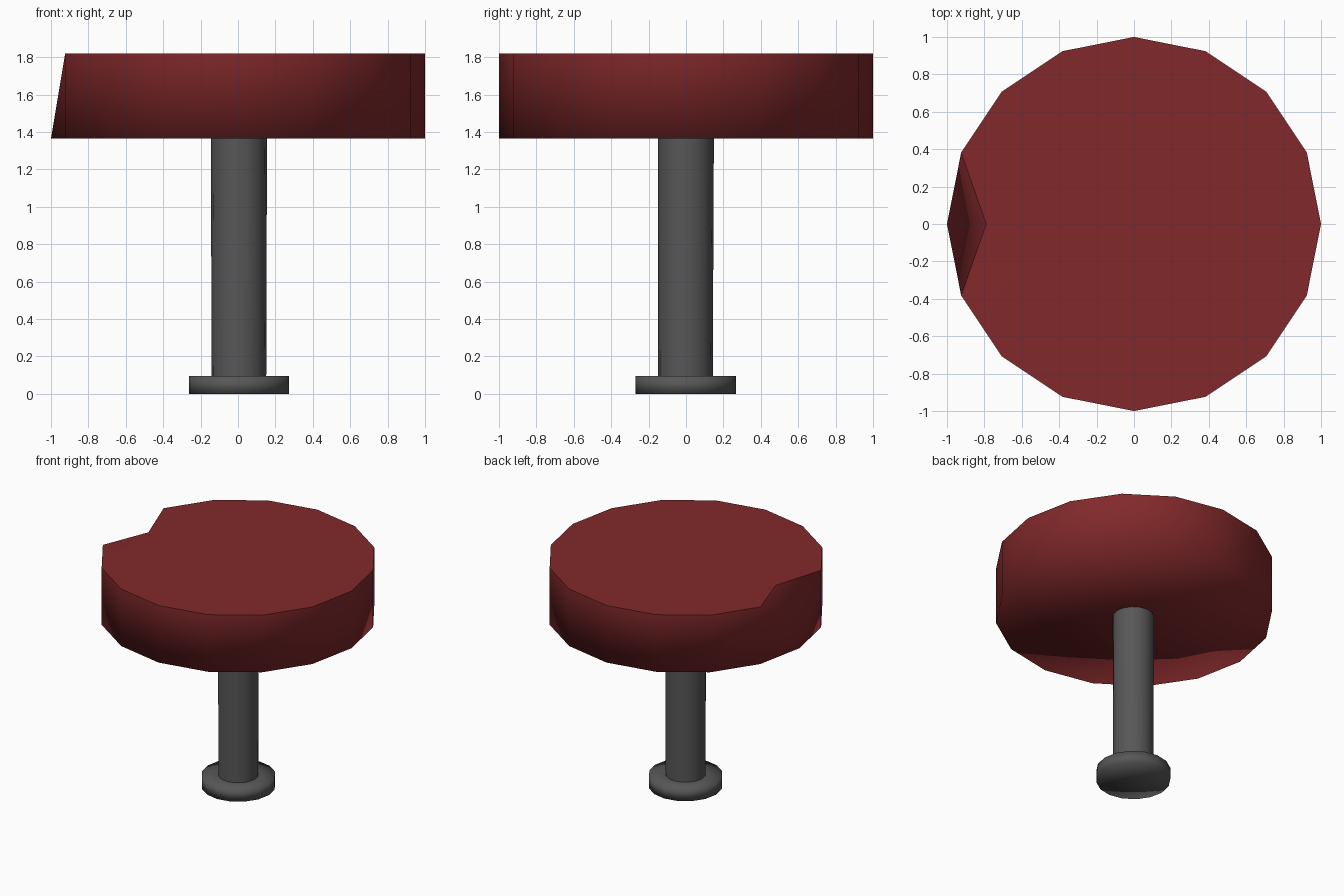
import bpy, bmesh, math

if "Cube" in bpy.data.objects:
    bpy.data.objects.remove(bpy.data.objects["Cube"])

SIDES = 16


def material(name, rgb):
    m = bpy.data.materials.new(name)
    m.diffuse_color = (*rgb, 1.0)
    m.use_nodes = True
    m.node_tree.nodes["Principled BSDF"].inputs["Base Color"].default_value = m.diffuse_color
    return m


def ring(bm, r, z, cx=0.0, cy=0.0):
    step = 2 * math.pi / SIDES
    return [bm.verts.new((cx + r * math.cos(i * step), cy + r * math.sin(i * step), z))
            for i in range(SIDES)]


def fan(bm, loop, z, cx=0.0, cy=0.0):
    c = bm.verts.new((cx, cy, z))
    for i in range(SIDES):
        bm.faces.new((c, loop[i], loop[(i + 1) % SIDES]))


def wall(bm, low, high, split=None):
    # split: index of a dented column whose two neighbouring quads become triangles
    for i in range(SIDES):
        j = (i + 1) % SIDES
        if j == split:
            bm.faces.new((low[i], low[j], high[i]))
            bm.faces.new((low[j], high[j], high[i]))
        elif i == split:
            bm.faces.new((low[i], low[j], high[j]))
            bm.faces.new((low[i], high[j], high[i]))
        else:
            bm.faces.new((low[i], low[j], high[j], high[i]))


def finish(bm, name, mat, sharp_z=None):
    bmesh.ops.recalc_face_normals(bm, faces=bm.faces[:])
    for f in bm.faces:
        f.smooth = True
    if sharp_z is not None:
        for e in bm.edges:
            if all(v.co.z > sharp_z for v in e.verts) and e.calc_face_angle(0) > 0.6:
                e.smooth = False
    me = bpy.data.meshes.new(name)
    bm.to_mesh(me)
    bm.free()
    me.materials.append(mat)
    ob = bpy.data.objects.new(name, me)
    bpy.context.collection.objects.link(ob)


red = material("dark red", (0.223, 0.022, 0.024))
grey = material("dark grey", (0.095, 0.095, 0.095))

# round seat with a dent in the top rim at -x
bm = bmesh.new()
low, high = ring(bm, 1.0, 1.365), ring(bm, 1.0, 1.82)
dent = SIDES // 2
high[dent].co = (-0.79, 0.0, 1.81)
wall(bm, low, high, dent)
fan(bm, low, 1.365)
fan(bm, high, 1.82)
finish(bm, "seat", red, 1.7)

# column
bm = bmesh.new()
low, high = ring(bm, 0.146, 0.09, 0.005, -0.003), ring(bm, 0.15, 1.366, 0.005, -0.001)
wall(bm, low, high)
finish(bm, "column", grey)

# foot disc
bm = bmesh.new()
low, high = ring(bm, 0.268, 0.0, 0.005, -0.002), ring(bm, 0.268, 0.095, 0.005, -0.002)
wall(bm, low, high)
fan(bm, low, 0.0, 0.005, -0.002)
wall(bm, high, ring(bm, 0.146, 0.095, 0.005, -0.002))
finish(bm, "foot_disc", grey)
